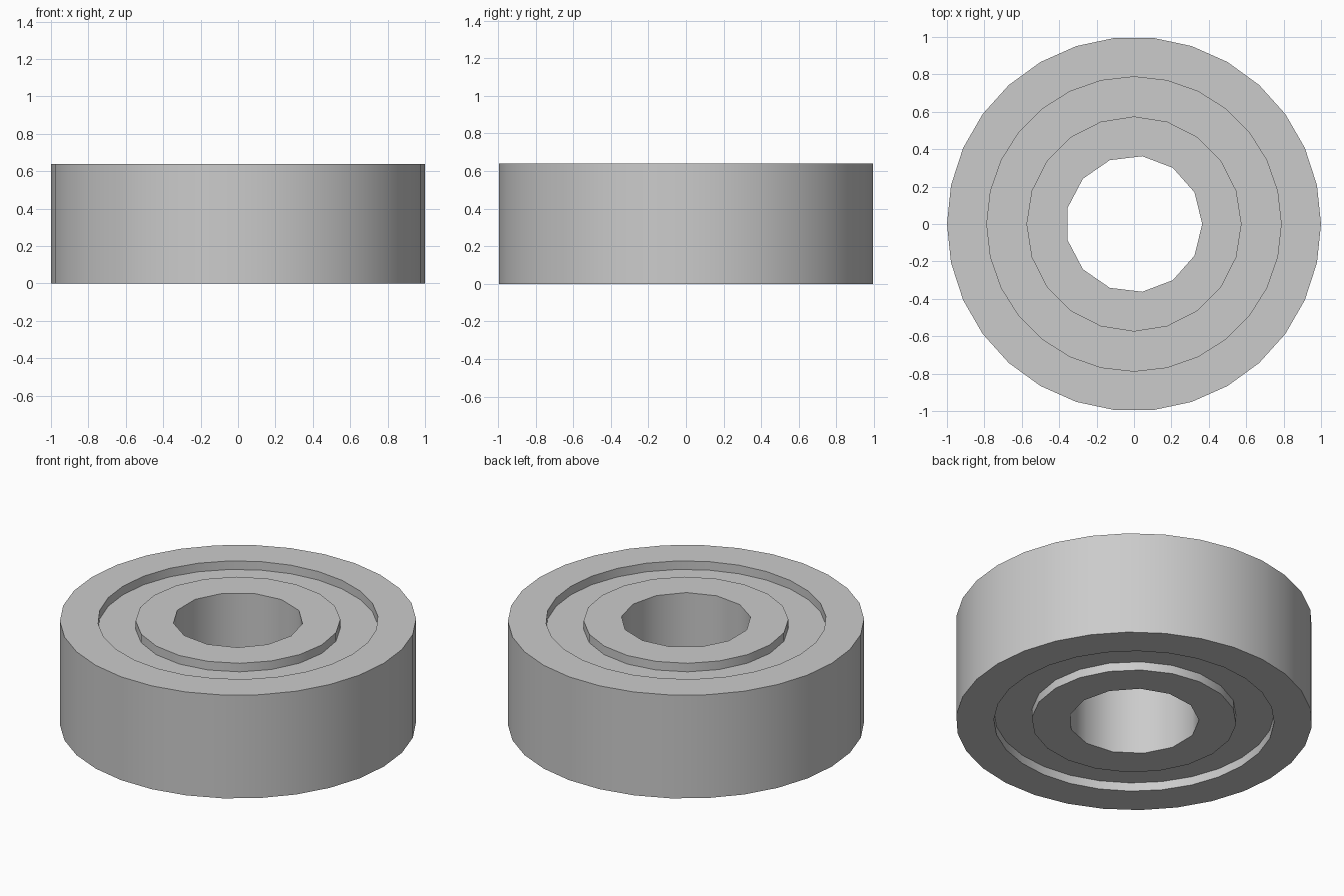
import bpy
import bmesh
from math import cos, sin, pi, radians
from mathutils import Vector

cube = bpy.data.objects.get("Cube")
if cube:
    bpy.data.objects.remove(cube, do_unlink=True)

HEIGHT = 0.64
RECESS = 0.053

# (radius, sides) of each concentric wall
OUTSIDE = (1.0, 30)
OUTER_RACE = (0.787, 28)
INNER_RACE = (0.575, 20)
BORE = (0.365, 13)

steel = bpy.data.materials.new("steel grey")
steel.use_nodes = True
steel.diffuse_color = (0.6, 0.6, 0.6, 1)
steel.node_tree.nodes["Principled BSDF"].inputs["Base Color"].default_value = steel.diffuse_color


def add_loop(bm, wall, z):
    """Closed polygon of edges, first corner on +x."""
    radius, sides = wall
    verts = [bm.verts.new((radius * cos(2 * pi * i / sides),
                           radius * sin(2 * pi * i / sides), z))
             for i in range(sides)]
    return [bm.edges.new((v, verts[(i + 1) % sides])) for i, v in enumerate(verts)]


def ring(name, outer, inner, bottom, top):
    """Solid ring whose outer and inner walls may differ in side count."""
    bm = bmesh.new()
    edges = add_loop(bm, outer, bottom) + add_loop(bm, inner, bottom)
    bmesh.ops.triangle_fill(bm, edges=edges, use_beauty=True, normal=(0, 0, 1))
    raised = bmesh.ops.extrude_face_region(bm, geom=bm.faces[:], use_keep_orig=True)
    verts = [g for g in raised["geom"] if isinstance(g, bmesh.types.BMVert)]
    bmesh.ops.translate(bm, verts=verts, vec=Vector((0, 0, top - bottom)))
    bmesh.ops.recalc_face_normals(bm, faces=bm.faces[:])
    mesh = bpy.data.meshes.new(name)
    bm.to_mesh(mesh)
    bm.free()
    mesh.materials.append(steel)
    obj = bpy.data.objects.new(name, mesh)
    bpy.context.collection.objects.link(obj)
    # Smooth walls, crisp rims
    mesh.shade_smooth()
    mesh.set_sharp_from_angle(angle=radians(30))
    return obj


# Outer and inner races stand full height, the shield between them is recessed
ring("outer_race", OUTSIDE, OUTER_RACE, 0, HEIGHT)
ring("inner_race", INNER_RACE, BORE, 0, HEIGHT)
ring("shield", OUTER_RACE, INNER_RACE, RECESS, HEIGHT - RECESS)
